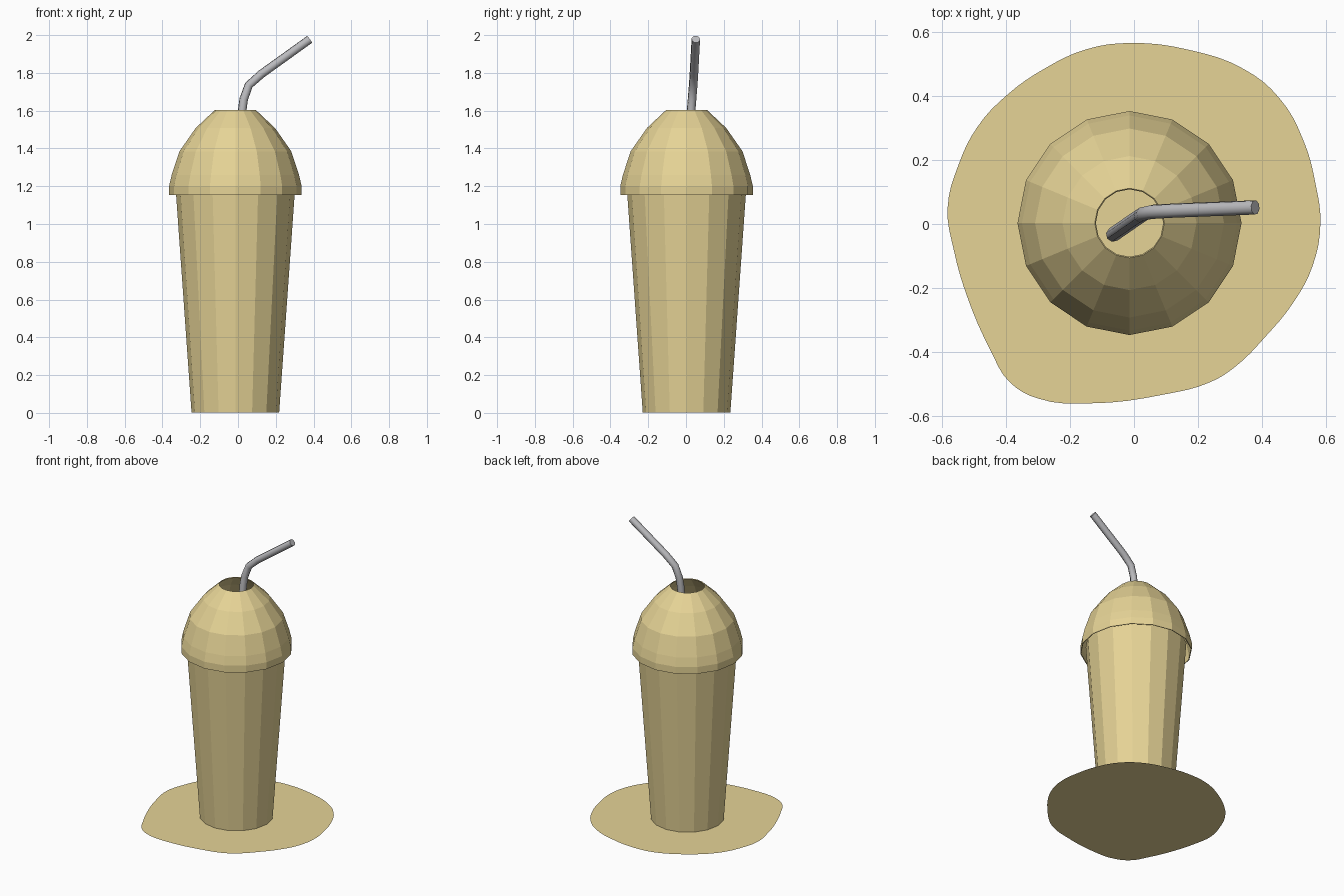
import bpy, bmesh, math

if "Cube" in bpy.data.objects:
    bpy.data.objects.remove(bpy.data.objects["Cube"], do_unlink=True)

CENTRE = (-0.014, 0.003)
SIDES = 16


def material(name, colour):
    mat = bpy.data.materials.new(name)
    mat.use_nodes = True
    mat.diffuse_color = colour
    bsdf = next(n for n in mat.node_tree.nodes if n.type == 'BSDF_PRINCIPLED')
    bsdf.inputs["Base Color"].default_value = colour
    return mat


tan = material("tan", (0.79, 0.655, 0.305, 1))
grey = material("grey", (0.5, 0.5, 0.52, 1))


def lathe(name, profile, mat, thickness, floor=False):
    """Turn an (r, z) profile into a faceted shell with a thin wall."""
    bm = bmesh.new()
    rings = []
    for r, z in profile:
        angles = [i * math.tau / SIDES for i in range(SIDES)]
        rings.append([bm.verts.new((CENTRE[0] + r * math.cos(a),
                                    CENTRE[1] + r * math.sin(a), z)) for a in angles])
    for low, high in zip(rings, rings[1:]):
        for i in range(SIDES):
            j = (i + 1) % SIDES
            bm.faces.new((low[i], low[j], high[j], high[i]))
    if floor:
        bm.faces.new(rings[0][::-1])
    mesh = bpy.data.meshes.new(name)
    bm.to_mesh(mesh)
    bm.free()
    mesh.materials.append(mat)
    ob = bpy.data.objects.new(name, mesh)
    bpy.context.collection.objects.link(ob)
    shell = ob.modifiers.new("wall", 'SOLIDIFY')
    shell.thickness = thickness
    shell.offset = -1


def curve_object(name, points, mat, kind):
    curve = bpy.data.curves.new(name, 'CURVE')
    curve.materials.append(mat)
    spline = curve.splines.new(kind)
    if kind == 'BEZIER':
        spline.bezier_points.add(len(points) - 1)
        for bp, co in zip(spline.bezier_points, points):
            bp.co = co
            bp.handle_left_type = bp.handle_right_type = 'AUTO'
    else:
        spline.points.add(len(points) - 1)
        for p, co in zip(spline.points, points):
            p.co = (*co, 1)
    ob = bpy.data.objects.new(name, curve)
    bpy.context.collection.objects.link(ob)
    return ob


def to_mesh(ob):
    bpy.ops.object.select_all(action='DESELECT')
    ob.select_set(True)
    bpy.context.view_layer.objects.active = ob
    bpy.ops.object.convert(target='MESH')


# Tapered cup, open at the top and tucked under the lid
lathe("cup", [(0.232, 0.003), (0.317, 1.2)], tan, 0.006, floor=True)

# Domed lid with a straight lip and a round opening
lathe("dome_lid", [(0.351, 1.153), (0.351, 1.2), (0.337, 1.26), (0.296, 1.385),
                   (0.21, 1.508), (0.109, 1.603)], tan, 0.005)

# Bent straw
straw = curve_object("straw", [(-0.065, -0.033, 0.1), (0.022, 0.027, 1.6),
                               (0.03, 0.032, 1.66), (0.057, 0.038, 1.735),
                               (0.125, 0.042, 1.795), (0.38, 0.052, 1.978)], grey, 'POLY')
straw.data.dimensions = '3D'
straw.data.bevel_depth = 0.023
straw.data.bevel_resolution = 2
straw.data.use_fill_caps = True
to_mesh(straw)

# Flat spill under the cup
outline = [(-0.01, 0.567), (0.175, 0.545), (0.345, 0.485), (0.455, 0.395), (0.53, 0.264),
           (0.57, 0.12), (0.584, 0), (0.56, -0.13), (0.5, -0.245), (0.41, -0.355),
           (0.32, -0.445), (0.24, -0.495), (0.1, -0.533), (-0.14, -0.562),
           (-0.3, -0.547), (-0.39, -0.495), (-0.45, -0.395), (-0.52, -0.235),
           (-0.565, -0.08), (-0.584, 0.05), (-0.55, 0.185), (-0.49, 0.305),
           (-0.397, 0.405), (-0.28, 0.487), (-0.147, 0.548)]
spill = curve_object("spill", [(x, y, 0) for x, y in outline], tan, 'BEZIER')
spill.data.splines[0].use_cyclic_u = True
spill.data.dimensions = '2D'
spill.data.fill_mode = 'BOTH'
spill.data.resolution_u = 4
to_mesh(spill)
bm = bmesh.new()
bm.from_mesh(spill.data)
for face in bm.faces:
    face.normal_update()
    if face.normal.z < 0:
        face.normal_flip()
bm.to_mesh(spill.data)
bm.free()
